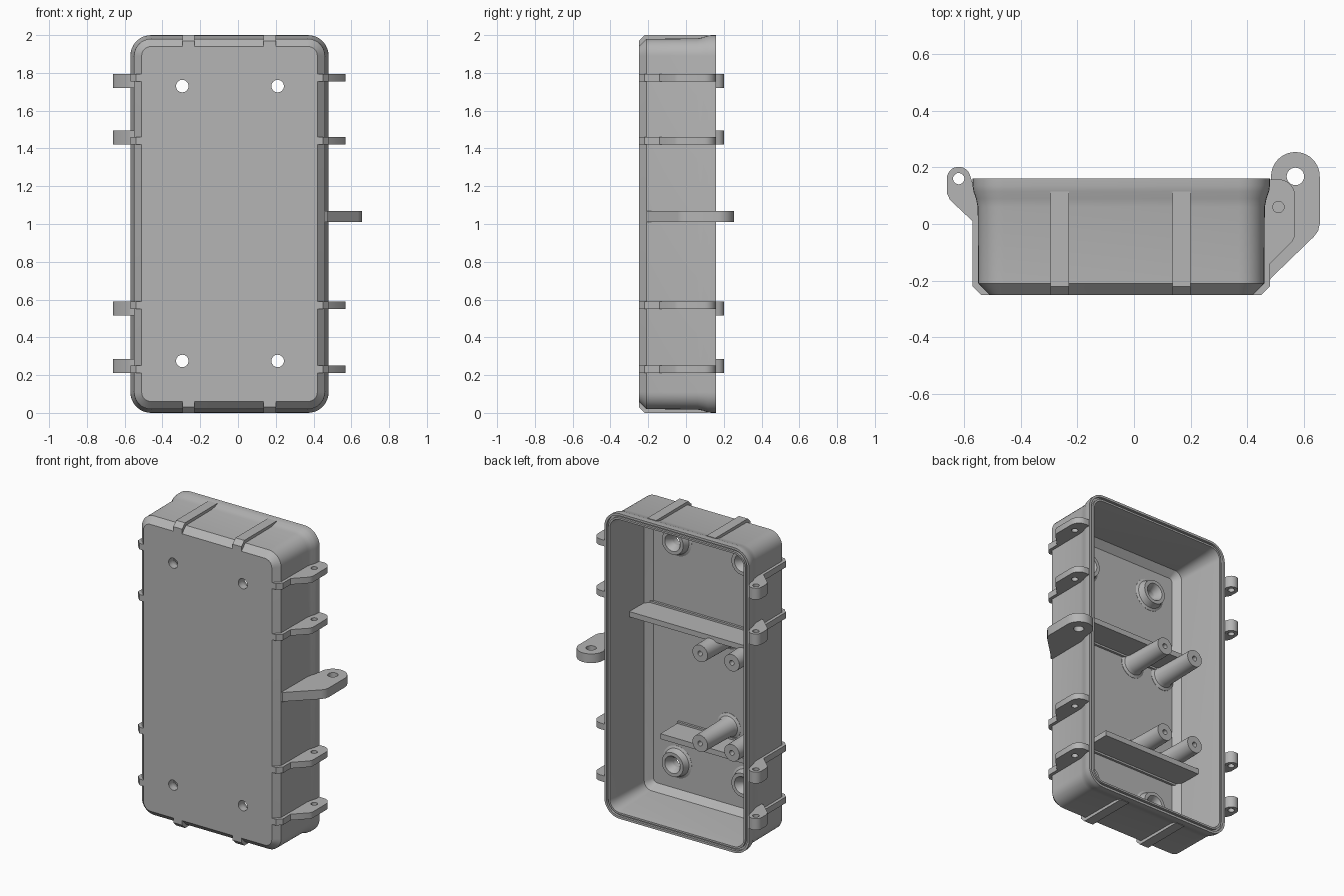
import bpy, bmesh, math
from mathutils import Vector

if "Cube" in bpy.data.objects:
    bpy.data.objects.remove(bpy.data.objects["Cube"])

grey = bpy.data.materials.new("plain_grey")
grey.use_nodes = True
grey.diffuse_color = (0.46, 0.46, 0.46, 1)
grey.node_tree.nodes["Principled BSDF"].inputs["Base Color"].default_value = (0.46, 0.46, 0.46, 1)

CX, HW, HH, CORNER = -0.045, 0.525, 1.0, 0.11
LEFT, RIGHT, FLOOR = CX - HW, CX + HW, -0.21


def finish(ob):
    ob.data.materials.clear()
    ob.data.materials.append(grey)
    bpy.ops.object.select_all(action='DESELECT')
    ob.select_set(True)
    bpy.context.view_layer.objects.active = ob
    bpy.ops.object.shade_smooth_by_angle(angle=math.radians(32))
    return ob


def link(name, data):
    ob = bpy.data.objects.new(name, data)
    bpy.context.collection.objects.link(ob)
    return ob


def loft(name, rings, cap=True, closed=False):
    """Skin a list of equal-length point rings."""
    bm = bmesh.new()
    rows = [[bm.verts.new(p) for p in ring] for ring in rings]
    pairs = list(zip(rows, rows[1:])) + ([(rows[-1], rows[0])] if closed else [])
    for a, b in pairs:
        n = len(a)
        for i in range(n):
            bm.faces.new((a[i], a[(i + 1) % n], b[(i + 1) % n], b[i]))
    if cap:
        bm.faces.new(rows[0])
        bm.faces.new(rows[-1])
    bmesh.ops.recalc_face_normals(bm, faces=bm.faces)
    mesh = bpy.data.meshes.new(name)
    bm.to_mesh(mesh)
    bm.free()
    return link(name, mesh)


def arc(cx, cy, r, start, end, n=12):
    steps = [math.radians(start + (end - start) * i / n) for i in range(n + 1)]
    return [(cx + r * math.cos(a), cy + r * math.sin(a)) for a in steps]


def lathe(name, x, z, profile, cap, closed=False):
    """Turn (radius, y) points around an axis along y."""
    rings = [[(x + px, y, z + pz) for px, pz in arc(0, 0, r, 0, 360, 32)[:-1]] for r, y in profile]
    return loft(name, rings, cap, closed)


def plate(name, outline, z0, z1, hole=None, on_end=False):
    """Extrude an outline, with an optional round hole; on_end turns it to run along x."""
    curve = bpy.data.curves.new(name, 'CURVE')
    curve.dimensions, curve.fill_mode = '2D', 'BOTH'
    curve.extrude = (z1 - z0) / 2
    for loop in [outline] + ([arc(*hole, 0, 360, 24)[:-1]] if hole else []):
        sp = curve.splines.new('POLY')
        sp.points.add(len(loop) - 1)
        for p, (x, y) in zip(sp.points, loop):
            p.co = (x, y, 0, 1)
        sp.use_cyclic_u = True
    ob = link(name, curve)
    mid = (z0 + z1) / 2
    ob.location = (mid, 0, 0) if on_end else (0, 0, mid)
    if on_end:
        ob.rotation_euler.y = math.pi / 2
    bpy.ops.object.select_all(action='DESELECT')
    ob.select_set(True)
    bpy.context.view_layer.objects.active = ob
    bpy.ops.object.convert(target='MESH')
    return finish(bpy.context.view_layer.objects.active)


def box(name, x0, x1, y0, y1, z0, z1):
    plate(name, [(x0, y0), (x1, y0), (x1, y1), (x0, y1)], z0, z1)


def rounded_ring(inset, y):
    r = max(CORNER - inset, 0.025)
    w, h = HW - inset - r, HH - inset - r
    pts = []
    for sx, sz, a in ((1, 1, 0), (-1, 1, 90), (-1, -1, 180), (1, -1, 270)):
        pts += [(CX + x, y, 1 + z) for x, z in arc(sx * w, sz * h, r, a, a + 90, 8)]
    return pts


# Hollow tray: outside, grooved rim, inside wall and floor
section = [(0.06, -0.25), (0.02, -0.21), (0.018, 0.06), (0.012, 0.09), (0.003, 0.115), (0, 0.135),
           (0, 0.16), (0.015, 0.16), (0.015, 0.145), (0.028, 0.145), (0.028, 0.16),
           (0.04, 0.16), (0.048, 0.09), (0.058, -0.17), (0.098, FLOOR)]
tray = loft("tray", [rounded_ring(i, y) for i, y in section])

# Screw holes with raised countersunk bosses
screws = [(x, z) for x in (-0.295, 0.21) for z in (0.275, 1.73)]
for x, z in screws:
    cutter = lathe("hole_cutter", x, z, [(0.033, -0.3), (0.033, -0.1)], True)
    mod = tray.modifiers.new("hole", 'BOOLEAN')
    mod.operation, mod.solver, mod.object = 'DIFFERENCE', 'EXACT', cutter
    bpy.context.view_layer.objects.active = tray
    bpy.ops.object.modifier_apply(modifier=mod.name)
    bpy.data.objects.remove(cutter)
    finish(lathe("screw_boss", x, z, [(0.033, -0.215), (0.033, -0.2), (0.056, -0.16), (0.078, -0.16),
                                      (0.083, -0.185), (0.09, -0.202), (0.105, -0.209), (0.105, -0.215)],
                 False, True))
finish(tray)

# Standing posts with a small blind hole and a flared foot
for x in (-0.165, -0.395):
    for z in (0.61, 1.2):
        finish(lathe("post", x, z, [(0.085, -0.215), (0.085, -0.208), (0.068, -0.2), (0.06, -0.18),
                                    (0.055, 0.09), (0.016, 0.09), (0.016, 0.03)], True))

# Inner shelves with a sloped foot
for name, right_end, z in (("upper_shelf", 0.425, 1.24), ("lower_shelf", 0.2, 0.5)):
    box(name, -0.515, right_end, -0.22, -0.02, z, z + 0.035)
    box(name + "_foot", -0.515, right_end, -0.22, -0.195, z - 0.012, z + 0.047)

# Ribs hugging the walls
RIB = [(0.06, -0.25), (0.03, -0.25), (0, -0.22), (0, 0.115), (0.03, 0.115), (0.035, -0.2), (0.06, -0.235)]
bands = [(0.21, 0.25), (0.55, 0.59), (1.42, 1.46), (1.755, 1.795)]
for z0, z1 in bands:
    plate("left_rib", [(LEFT + i, y) for i, y in RIB], z0, z1)
    plate("right_rib", [(RIGHT - i, y) for i, y in RIB], z0, z1)
for x in (-0.262, 0.168):
    plate("top_rib", [(i - 2, y) for i, y in RIB], x - 0.032, x + 0.032, on_end=True)
    plate("bottom_rib", [(-i, y) for i, y in RIB], x - 0.032, x + 0.032, on_end=True)

# Hinge knuckles on one side
knuckle = [(-0.545, 0.0), (-0.57, 0.01), (-0.65, 0.085), (-0.661, 0.11)]
knuckle += arc(-0.619, 0.16, 0.042, 180, 10) + [(-0.565, 0.13), (-0.545, 0.07)]
for z0, z1 in ((0.21, 0.285), (0.515, 0.59), (1.42, 1.495), (1.72, 1.795)):
    plate("hinge_knuckle", knuckle, z0, z1, (-0.619, 0.16, 0.02))

# Latch lugs on the other side
lug = [(0.45, -0.18), (0.48, -0.18), (0.48, -0.14), (0.56, -0.06), (0.569, -0.04)]
lug += arc(0.509, 0.098, 0.06, 0, 90) + [(0.47, 0.158), (0.45, 0.06)]
for z0, z1 in bands:
    plate("latch_lug", lug, z0, z1, (0.51, 0.06, 0.02))

# Large lock eye
eye = [(0.45, -0.21), (0.47, -0.21), (0.485, -0.19), (0.635, -0.045), (0.65, -0.025), (0.656, 0.0)]
eye += arc(0.57, 0.168, 0.086, 0, 180, 20) + [(0.484, 0.15), (0.47, 0.12), (0.45, 0.06)]
plate("lock_eye", eye, 1.01, 1.07, (0.57, 0.168, 0.031))
